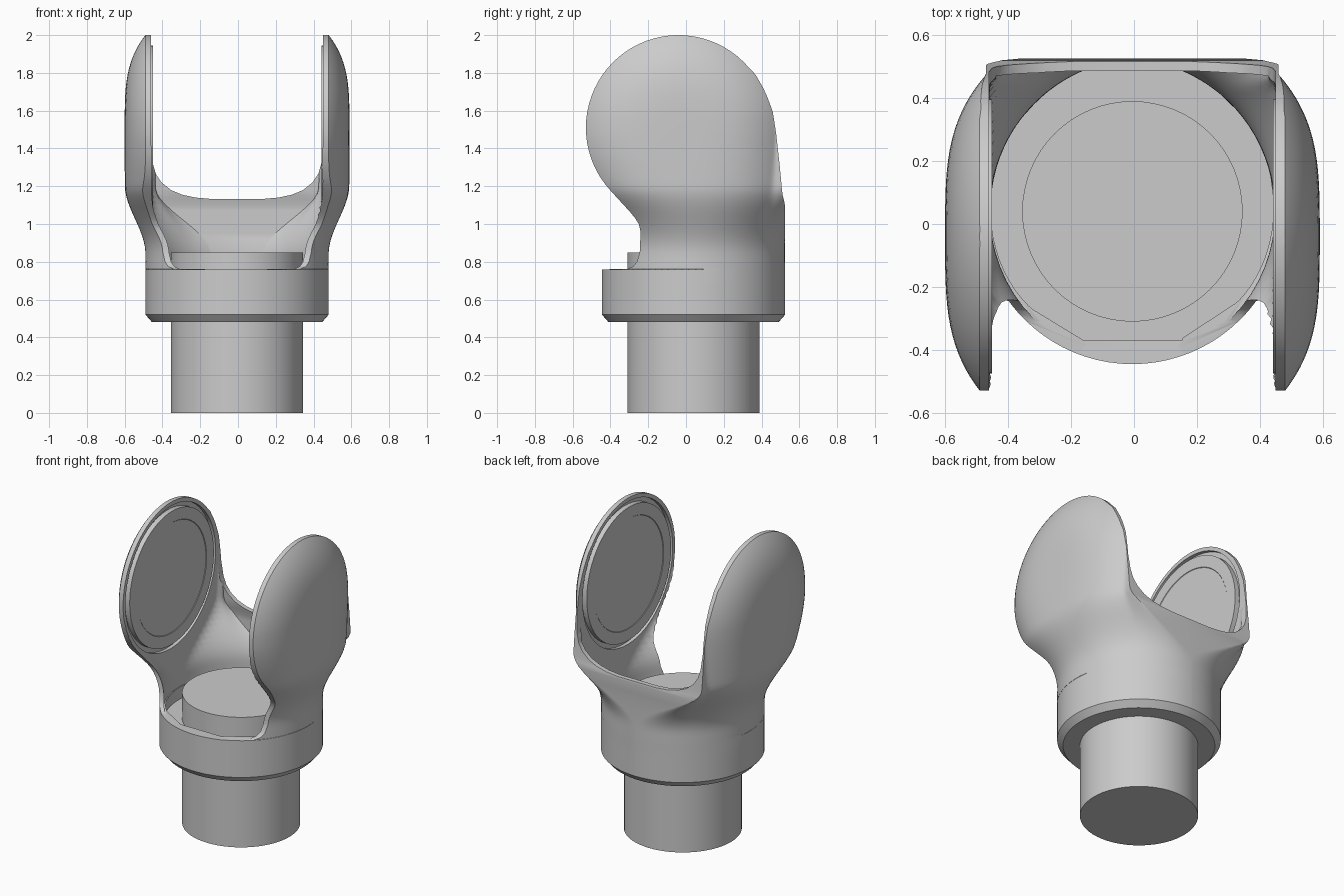
import bpy, bmesh, math

if "Cube" in bpy.data.objects:
    bpy.data.objects.remove(bpy.data.objects["Cube"])

AXIS_Y = 0.04               # centre of collar and spigot
DISC_Y, DISC_Z, DISC_R = -0.04, 1.51, 0.49
SHIFT_X = -0.005

grey = bpy.data.materials.new("plain grey")
grey.use_nodes = True
grey.diffuse_color = (0.6, 0.6, 0.6, 1)
grey.node_tree.nodes["Principled BSDF"].inputs["Base Color"].default_value = grey.diffuse_color


def finish(name, bm):
    bmesh.ops.recalc_face_normals(bm, faces=bm.faces)
    mesh = bpy.data.meshes.new(name)
    bm.to_mesh(mesh)
    bm.free()
    mesh.materials.append(grey)
    obj = bpy.data.objects.new(name, mesh)
    obj.location.x = SHIFT_X
    bpy.context.collection.objects.link(obj)
    return obj


def loft(name, rings):
    """Skin a stack of closed rings and cap both ends."""
    bm = bmesh.new()
    rows = [[bm.verts.new(p) for p in ring] for ring in rings]
    for a, b in zip(rows, rows[1:]):
        for i in range(len(a)):
            bm.faces.new((a[i - 1], a[i], b[i], b[i - 1]))
    bm.faces.new(rows[0])
    bm.faces.new(rows[-1])
    return finish(name, bm)


def activate(obj):
    bpy.ops.object.select_all(action="DESELECT")
    obj.select_set(True)
    bpy.context.view_layer.objects.active = obj


def cut(obj, cutter):
    cutter.hide_render = True
    mod = obj.modifiers.new("cut", "BOOLEAN")
    mod.operation, mod.solver, mod.object = "DIFFERENCE", "EXACT", cutter
    activate(obj)
    bpy.ops.object.modifier_apply(modifier=mod.name)
    bpy.data.objects.remove(cutter)


def smooth(obj, angle=32):
    activate(obj)
    bpy.ops.object.shade_smooth_by_angle(angle=math.radians(angle))


def table(points, z):
    for (z0, v0), (z1, v1) in zip(points, points[1:]):
        if z <= z1:
            return v0 + (v1 - v0) * max(0, (z - z0) / (z1 - z0))
    return points[-1][1]


def chord(z):
    return math.sqrt(max(DISC_R ** 2 - (z - DISC_Z) ** 2, 0.0004))


# Side outline of the yoke
FRONT = [(0.48, -0.41), (0.52, -0.445), (0.76, -0.445), (0.762, -0.31), (0.775, -0.28),
         (0.8, -0.26), (0.85, -0.245), (0.96, -0.24), (1.0, -0.25), (1.04, -0.275),
         (1.09, -0.32), (1.15, -0.375)]
BACK = [(0.48, 0.49), (0.52, 0.525), (1.1, 0.525), (1.16, 0.51), (1.3, 0.497),
        (1.5, 0.475), (1.6, 0.458), (1.7, 0.42), (1.8, 0.363)]


def front_y(z):
    return table(FRONT, z) if z < 1.16 else DISC_Y - chord(z)


def back_y(z):
    return table(BACK, z) if z < 1.8 else DISC_Y + chord(z)


def half_width(y, z):
    """Round collar blending upward into two domed cheeks."""
    radius = table([(0.48, 0.45), (0.52, 0.485)], z)
    collar = math.sqrt(max(radius ** 2 - (y - AXIS_Y) ** 2, 0))
    drop = 1 if z > DISC_Z else 1 - 0.6 * min(max((y + 0.5) / 0.5, 0), 1)
    r = math.hypot(y - DISC_Y, (z - DISC_Z) * drop)
    dome = 0.595 - 0.11 * min(r / DISC_R, 1.05) ** 3.5
    t = min(max((z - 0.84) / 0.36, 0), 1)
    t = t * t * (3 - 2 * t)
    return collar + (dome - collar) * t


def section(z, y0, y1, inset=0.0, limit=9, n=40):
    side = []
    for i in range(n + 1):
        y = y0 + (y1 - y0) * (1 - math.cos(math.pi * i / n)) / 2
        side.append((max(min(half_width(y, z) - inset, limit), 0.004), y, z))
    return side + [(-x, y, z) for x, y, z in reversed(side)]


# Yoke: outer solid
levels = [0.48, 0.52, 0.64, 0.76, 0.762, 0.768, 0.775, 0.785, 0.8, 0.82, 0.85]
levels += [0.85 + 0.03 * i for i in range(1, 22)]
levels += [DISC_Z + DISC_R * math.sin(math.pi / 2 * i / 18) for i in range(1, 19)]
yoke = loft("yoke", [section(z, front_y(z), back_y(z)) for z in levels])

# Hollow inside the collar and behind the cheeks
hollow_levels = [0.68, 0.758, 0.763] + [0.8 + 0.03 * i for i in range(24)]
cut(yoke, loft("hollow_cutter", [
    section(z, -0.37 if z < 0.76 else -0.6, back_y(z) - 0.03, 0.032, 0.454)
    for z in hollow_levels]))

# Open gap between the cheeks, with a rounded floor
gap = [(0.14, 1.133), (0.22, 1.14), (0.29, 1.155), (0.35, 1.18), (0.4, 1.22),
       (0.43, 1.265), (0.446, 1.32), (0.455, 1.42), (0.455, 2.2)]
outline = gap + [(-x, z) for x, z in reversed(gap)]
cut(yoke, loft("gap_cutter", [[(x, y, z) for x, z in outline] for y in (-0.8, 0.8)]))


def circle_x(x, r, n=64):
    return [(x, DISC_Y + r * math.cos(math.tau * i / n),
             DISC_Z + r * math.sin(math.tau * i / n)) for i in range(n)]


# Round recess and bearing plate on the inside of each cheek
for name, s in (("left", 1), ("right", -1)):
    cut(yoke, loft("recess_cutter", [circle_x(s * 0.4, 0.465), circle_x(s * 0.478, 0.465)]))
    plate = loft(name + "_bearing_plate", [
        circle_x(s * x, r) for x, r in
        ((0.49, 0.435), (0.446, 0.435), (0.446, 0.36), (0.449, 0.357), (0.449, 0.35))])
    smooth(plate)
smooth(yoke)

# Spigot running up through the collar
spigot = loft("spigot", [[(0.35 * math.cos(math.tau * i / 64),
                           AXIS_Y + 0.35 * math.sin(math.tau * i / 64), z)
                          for i in range(64)] for z in (0, 0.85)])
smooth(spigot)
